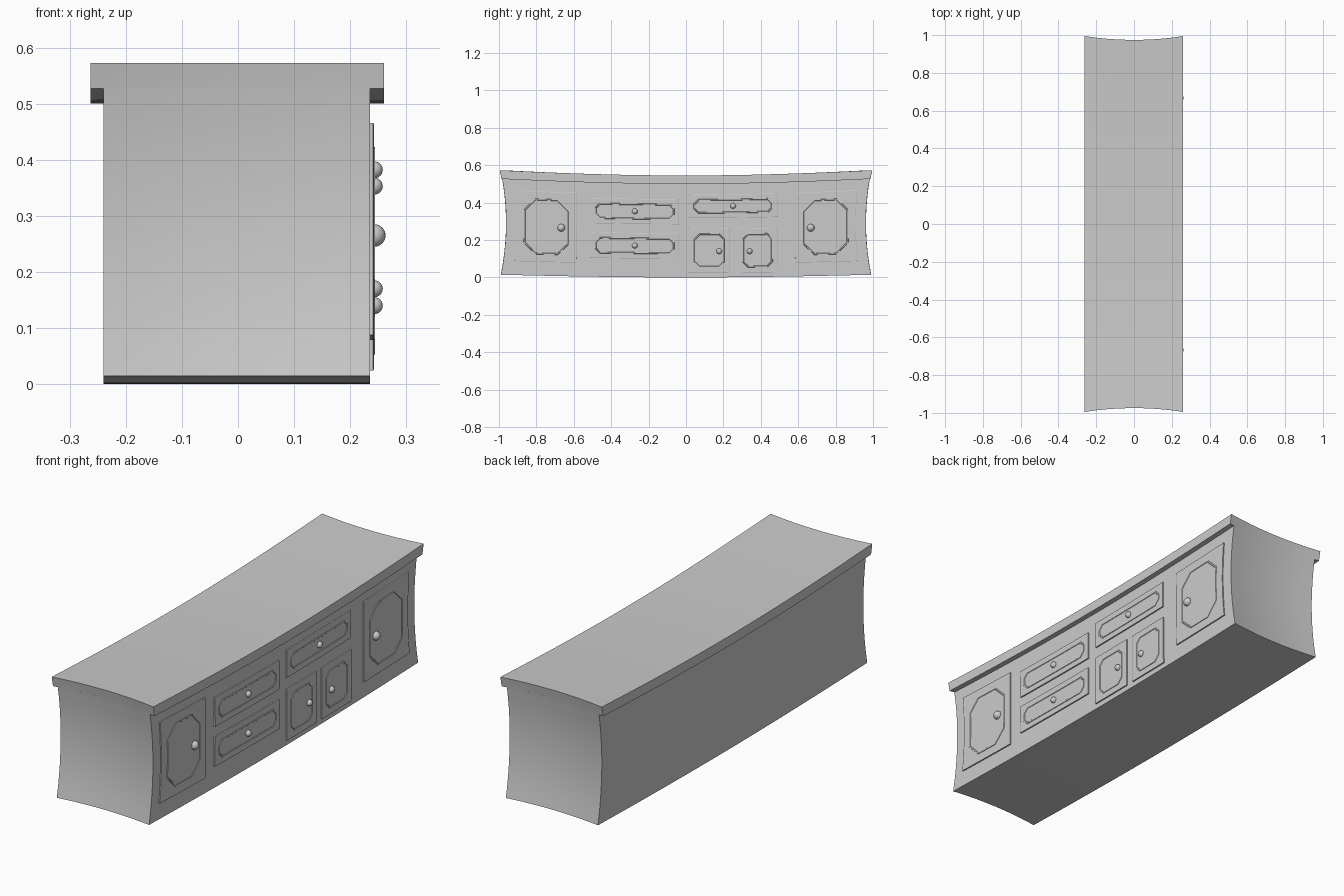
import bpy, bmesh, math
from mathutils import Vector

if "Cube" in bpy.data.objects:
    bpy.data.objects.remove(bpy.data.objects["Cube"])

FACE = 0.235


# gentle pinch that bows the ends, top and underside of the cabinet
def warp(bm):
    for v in bm.verts:
        x, y, z = v.co
        v.co.z = z + y * y * (0.016 + 0.015 * z / 0.545)
        v.co.y = y + math.copysign((abs(y) / 0.945) ** 4
                                   * (0.39 * (z - 0.27) ** 2 + 0.3 * x * x), y)


def finish(bm, name, bend=True, smooth=25):
    if bend:
        warp(bm)
    bmesh.ops.recalc_face_normals(bm, faces=bm.faces)
    me = bpy.data.meshes.new(name)
    bm.to_mesh(me)
    bm.free()
    ob = bpy.data.objects.new(name, me)
    bpy.context.collection.objects.link(ob)
    bpy.ops.object.select_all(action='DESELECT')
    ob.select_set(True)
    bpy.context.view_layer.objects.active = ob
    bpy.ops.object.shade_smooth_by_angle(angle=math.radians(smooth))
    return ob


# box sliced into a grid so that it can bend
def grid_box(name, lo, hi, cuts):
    bm = bmesh.new()
    bmesh.ops.create_cube(bm, size=1)
    lo, hi = Vector(lo), Vector(hi)
    for v in bm.verts:
        v.co = Vector([lo[i] + (v.co[i] + 0.5) * (hi[i] - lo[i]) for i in range(3)])
    for axis in range(3):
        n = Vector((axis == 0, axis == 1, axis == 2))
        for k in range(1, cuts[axis]):
            bmesh.ops.bisect_plane(bm, geom=bm.verts[:] + bm.edges[:] + bm.faces[:],
                                   plane_co=n * (lo[axis] + (hi[axis] - lo[axis]) * k / cuts[axis]),
                                   plane_no=n)
    return finish(bm, name)


# rectangle outline with clipped corners, each edge subdivided
def outline(y0, y1, z0, z1, c=0.0, inset=0.0, seg=6):
    y0, y1, z0, z1 = y0 + inset, y1 - inset, z0 + inset, z1 - inset
    if c:
        c -= 0.586 * inset
        p = [(y0 + c, z0), (y1 - c, z0), (y1, z0 + c), (y1, z1 - c),
             (y1 - c, z1), (y0 + c, z1), (y0, z1 - c), (y0, z0 + c)]
    else:
        p = [(y0, z0), (y1, z0), (y1, z1), (y0, z1)]
    pts = []
    for a, b in zip(p, p[1:] + p[:1]):
        pts += [(a[0] + (b[0] - a[0]) * k / seg, a[1] + (b[1] - a[1]) * k / seg)
                for k in range(seg)]
    return pts


# stacked outlines joined by side walls, closed by a flat face
def stack(name, rings):
    bm = bmesh.new()
    loops = [[bm.verts.new((x, y, z)) for y, z in pts] for x, pts in rings]
    for a, b in zip(loops, loops[1:]):
        n = len(a)
        for i in range(n):
            bm.faces.new((a[i], a[(i + 1) % n], b[(i + 1) % n], b[i]))
    bm.faces.new(loops[0][::-1])
    bm.faces.new(loops[-1])
    return finish(bm, name)


# door or drawer front: plate, clipped-corner moulding and round knob
def front(name, rect, margin, clip, knob, r):
    stack(name, [(FACE - 0.004, outline(*rect)), (FACE + 0.006, outline(*rect)),
                 (FACE + 0.007, outline(*rect, inset=0.002))])
    y0, y1, z0, z1 = rect
    m = (y0 + margin, y1 - margin, z0 + margin, z1 - margin)
    stack(name + "_moulding", [(FACE + 0.005, outline(*m, c=clip)),
                               (FACE + 0.0095, outline(*m, c=clip, inset=0.002)),
                               (FACE + 0.0095, outline(*m, c=clip, inset=0.007)),
                               (FACE + 0.0073, outline(*m, c=clip, inset=0.009))])
    bm = bmesh.new()
    bmesh.ops.create_uvsphere(bm, u_segments=20, v_segments=12, radius=r)
    for v in bm.verts:
        v.co += Vector((FACE + 0.008, knob[0], knob[1]))
    finish(bm, name + "_knob", bend=False, smooth=60)


# carcass and worktop
grid_box("cabinet_body", (-0.24, -0.945, 0), (FACE, 0.945, 0.5), (8, 32, 10))
grid_box("worktop", (-0.263, -0.945, 0.5), (0.26, 0.945, 0.545), (8, 32, 2))

# large end doors
for side, s in (("left", -1), ("right", 1)):
    ys = sorted((s * 0.58, s * 0.893))
    front(side + "_end_door", (ys[0], ys[1], 0.073, 0.443), 0.038, 0.06,
          (s * 0.667, 0.265), 0.02)

# drawers
for i, (y0, y1, z0, z1) in enumerate(((-0.51, -0.037, 0.284, 0.418),
                                      (-0.51, -0.037, 0.1, 0.236),
                                      (0.016, 0.487, 0.317, 0.443))):
    front("drawer_%d" % (i + 1), (y0, y1, z0, z1), 0.024, 0.025,
          ((y0 + y1) / 2, (z0 + z1) / 2 + 0.002), 0.015)

# pair of small doors
front("small_door_left", (0.016, 0.233, 0.024, 0.262), 0.027, 0.028, (0.177, 0.14), 0.015)
front("small_door_right", (0.274, 0.49, 0.024, 0.26), 0.027, 0.028, (0.34, 0.14), 0.015)
